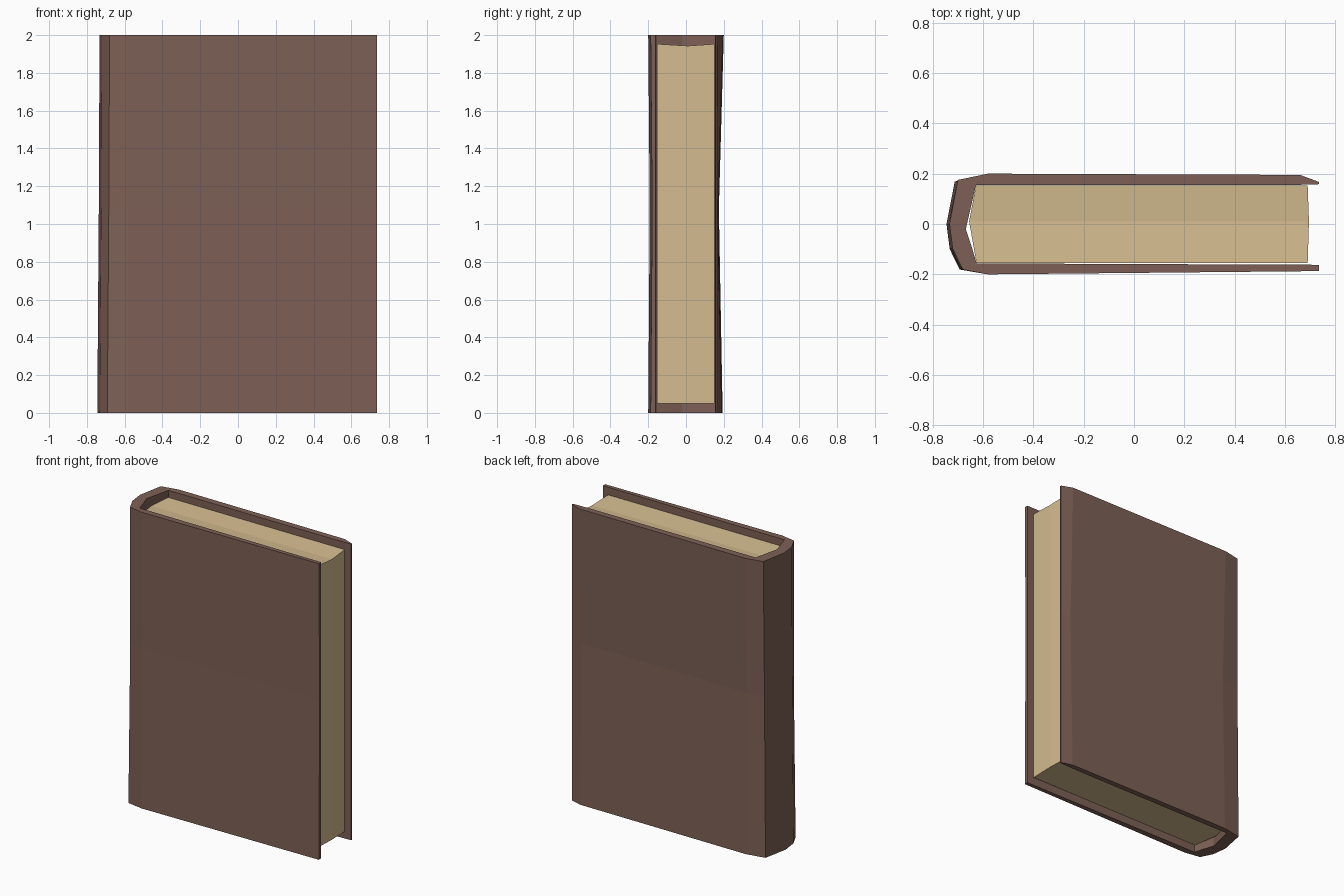
import bpy, bmesh

if "Cube" in bpy.data.objects:
    bpy.data.objects.remove(bpy.data.objects["Cube"])


def material(name, rgb):
    m = bpy.data.materials.new(name)
    m.diffuse_color = (*rgb, 1)
    m.use_nodes = True
    m.node_tree.nodes["Principled BSDF"].inputs["Base Color"].default_value = m.diffuse_color
    return m


def add_object(name, bm, mat):
    bmesh.ops.recalc_face_normals(bm, faces=bm.faces)
    me = bpy.data.meshes.new(name)
    bm.to_mesh(me)
    bm.free()
    me.materials.append(mat)
    ob = bpy.data.objects.new(name, me)
    bpy.context.collection.objects.link(ob)
    return ob


leather = material("brown_leather", (0.205, 0.117, 0.092))
paper = material("cream_paper", (0.66, 0.50, 0.275))

# Cover: C-shaped cross-section (outer and inner outlines run front to back)
outer = [(0.735, -0.187), (-0.58, -0.2), (-0.68, -0.181), (-0.72, -0.1),
         (-0.733, 0.0), (-0.70, 0.175), (-0.58, 0.2), (0.66, 0.195), (0.735, 0.167)]
inner = [(0.735, -0.162), (-0.5, -0.157), (-0.625, -0.157), (-0.648, -0.08),
         (-0.668, -0.02), (-0.628, 0.154), (-0.5, 0.154), (0.6, 0.154), (0.735, 0.158)]

bm = bmesh.new()
rings = []
# each level: height, outward shift of spine, inward sag of back and front boards
for z, spine, sag_back, sag_front in ((0.0, 0.012, 0.006, 0.0),
                                      (1.08, 0.004, 0.026, 0.008),
                                      (2.0, 0.0, 0.0, 0.0)):
    ring_out = []
    for x, y in outer:
        if x < -0.65:
            x -= spine
        if y > 0.17:
            y = max(y - sag_back, 0.168)
        elif y < -0.18:
            y += sag_front
        ring_out.append(bm.verts.new((x, y, z)))
    ring_in = [bm.verts.new((x, y, z)) for x, y in inner]
    rings.append((ring_out, ring_in))

n = len(outer)
for (o0, i0), (o1, i1) in zip(rings, rings[1:]):
    for k in range(n - 1):
        bm.faces.new((o0[k], o0[k + 1], o1[k + 1], o1[k]))
        bm.faces.new((i0[k], i0[k + 1], i1[k + 1], i1[k]))
    for k in (0, n - 1):                      # fore edges of the boards
        bm.faces.new((o0[k], i0[k], i1[k], o1[k]))
for o, i in (rings[0], rings[-1]):            # top and bottom rims
    for k in range(n - 1):
        bm.faces.new((o[k], o[k + 1], i[k + 1], i[k]))
add_object("book_cover", bm, leather)

# Page block: rounded at the spine, with a slight crease along the top
plan = [(0.69, -0.154), (0.695, 0.01), (0.69, 0.152),
        (-0.628, 0.152), (-0.655, 0.01), (-0.626, -0.154)]
bm = bmesh.new()
low = [bm.verts.new((x, y, 0.05)) for x, y in plan]
high = [bm.verts.new((x, y, 1.943 if abs(y) < 0.1 else 1.953)) for x, y in plan]
for k in range(6):
    j = (k + 1) % 6
    bm.faces.new((low[k], low[j], high[j], high[k]))
for v in (low, high):
    bm.faces.new((v[0], v[1], v[4], v[5]))
    bm.faces.new((v[1], v[2], v[3], v[4]))
add_object("page_block", bm, paper)
